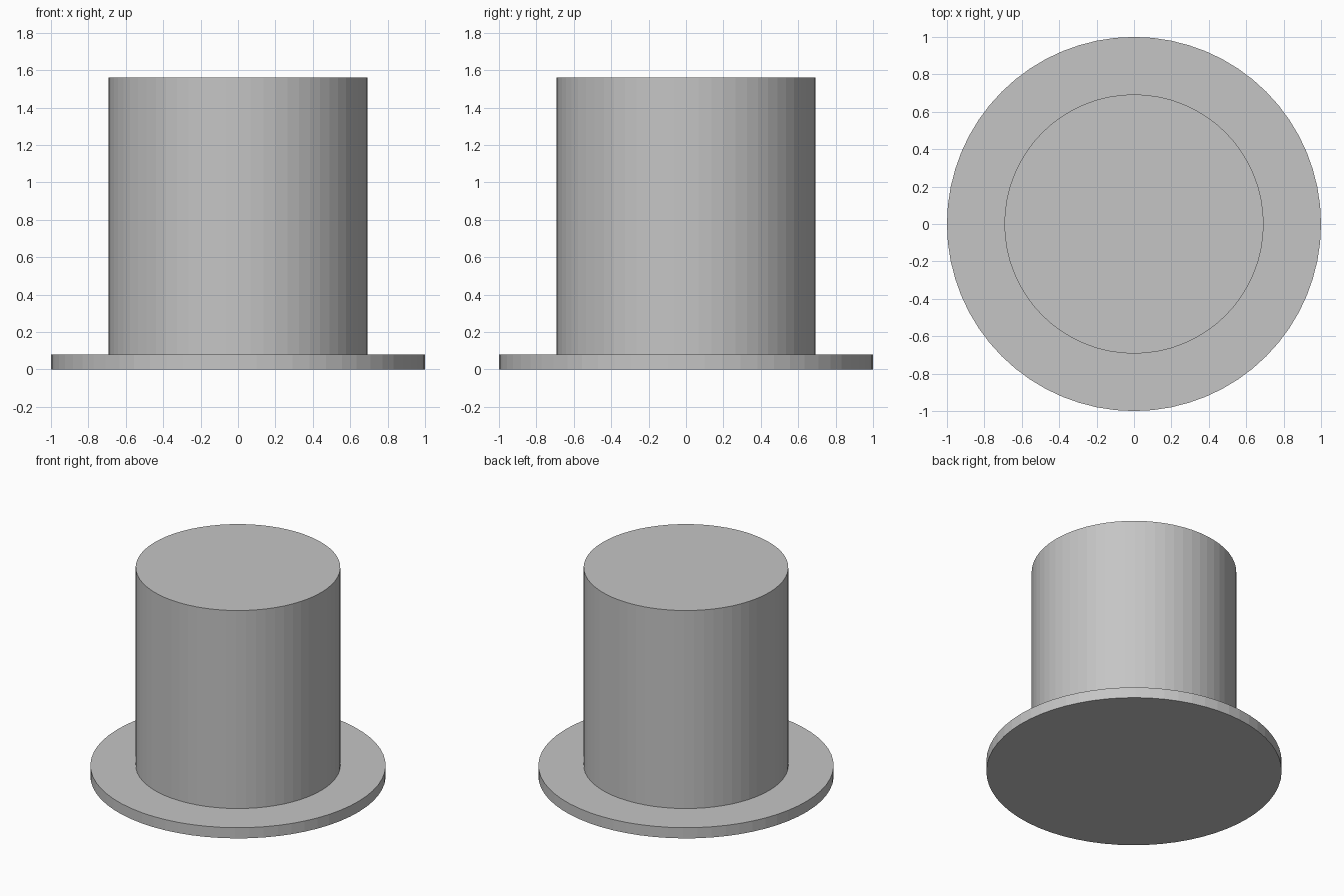
import bpy

# Remove the default cube
cube = bpy.data.objects.get("Cube")
if cube:
    bpy.data.objects.remove(cube, do_unlink=True)

BRIM_HEIGHT = 0.08
TOTAL_HEIGHT = 1.56
SIDES = 64

# Single plain grey
grey = bpy.data.materials.new("plain_grey")
grey.use_nodes = True
colour = (0.56, 0.56, 0.56, 1)
grey.diffuse_color = colour
grey.node_tree.nodes["Principled BSDF"].inputs["Base Color"].default_value = colour


def add_disc(name, radius, bottom, top):
    """Upright solid cylinder between two heights."""
    bpy.ops.mesh.primitive_cylinder_add(
        vertices=SIDES, radius=radius, depth=top - bottom,
        location=(0, 0, (bottom + top) / 2))
    part = bpy.context.object
    part.name = name
    part.data.name = name
    part.data.materials.append(grey)
    return part


# Wide flat brim
add_disc("brim", 1.0, 0, BRIM_HEIGHT)

# Tall crown, seated slightly into the brim
add_disc("crown", 0.693, BRIM_HEIGHT / 2, TOTAL_HEIGHT)
